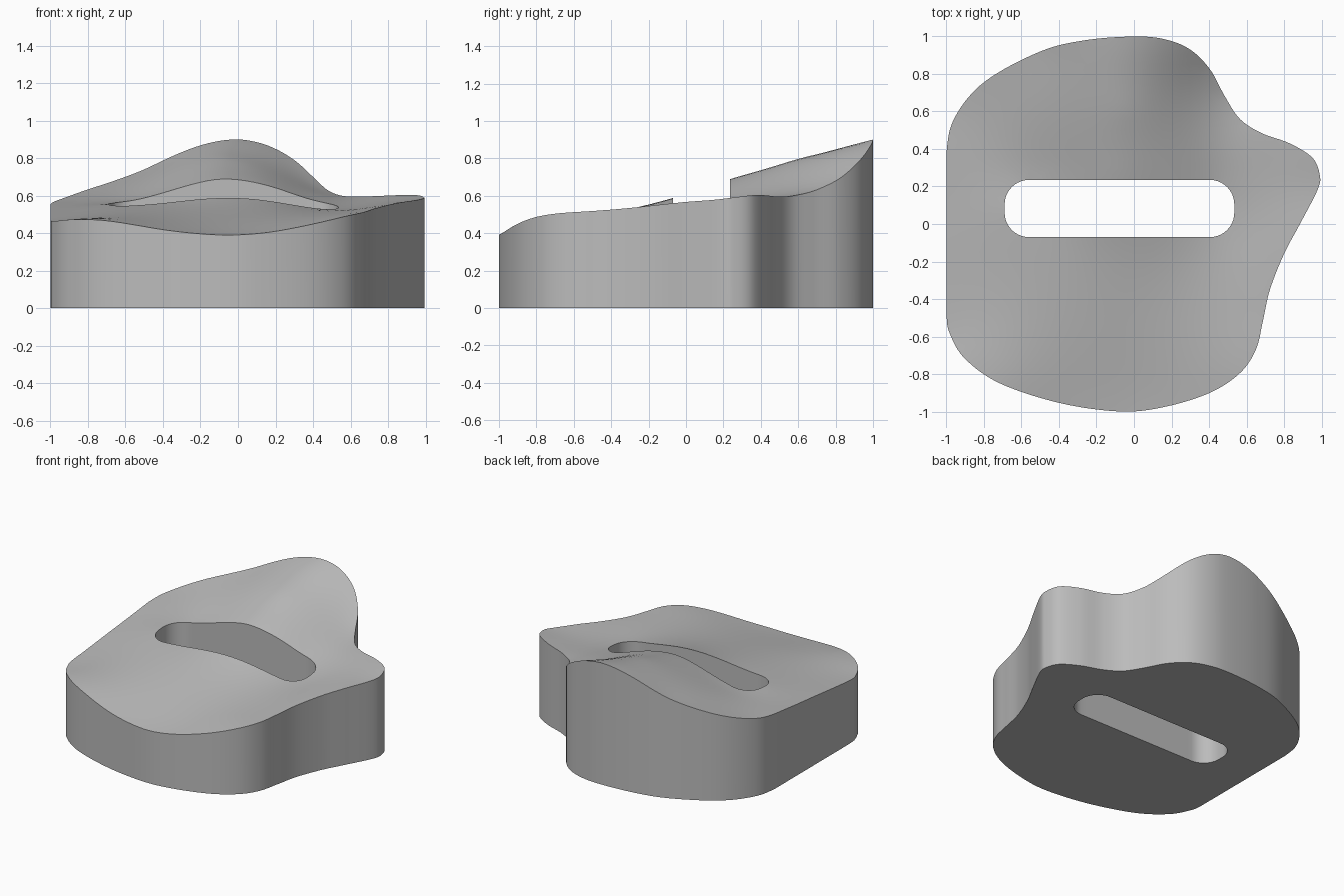
import bpy, bmesh, math
from mathutils import Vector
from mathutils.geometry import delaunay_2d_cdt

if "Cube" in bpy.data.objects:
    bpy.data.objects.remove(bpy.data.objects["Cube"])

# Upper rim of the block, clockwise from the left side (x, y, z)
RIM = [(-1, -.2, .495), (-1, .1, .525), (-1, .38, .555), (-.955, .57, .578), (-.795, .76, .635),
       (-.5, .92, .74), (-.26, .98, .848), (0, 1, .9), (.165, .985, .865), (.3, .93, .79),
       (.405, .825, .695), (.485, .68, .625), (.565, .56, .598), (.68, .485, .596),
       (.83, .43, .602), (.95, .355, .603), (.99, .265, .592), (.98, .185, .582),
       (.885, 0, .567), (.8, -.16, .55), (.725, -.35, .53), (.687, -.52, .517),
       (.65, -.67, .507), (.565, -.795, .488), (.405, -.9, .45), (.165, -.975, .405),
       (-.07, -1, .39), (-.395, -.955, .418), (-.715, -.85, .468), (-.9, -.72, .472),
       (-.98, -.59, .464), (-1, -.48, .468)]
# Heights along the slot edges and the ridge
INNER = [(-.69, .08, .555), (-.6, -.07, .545), (-.4, -.07, .56), (-.1, -.07, .587),
         (.1, -.07, .58), (.3, -.07, .55), (.5, -.05, .527), (.535, .08, .537),
         (.42, .235, .572), (.2, .235, .642), (-.1, .235, .688), (-.35, .235, .63),
         (-.56, .235, .575), (-.05, .6, .797)]


def kernel(dx, dy):
    r2 = dx * dx + dy * dy
    return r2 * math.log(r2) if r2 > 1e-12 else 0.0


def solve(rows):
    """Gaussian elimination on an augmented matrix."""
    n = len(rows)
    for c in range(n):
        p = max(range(c, n), key=lambda r: abs(rows[r][c]))
        rows[c], rows[p] = rows[p], rows[c]
        for r in range(c + 1, n):
            f = rows[r][c] / rows[c][c]
            if f:
                rows[r] = [a - f * b for a, b in zip(rows[r], rows[c])]
    out = [0.0] * n
    for r in reversed(range(n)):
        out[r] = (rows[r][n] - sum(rows[r][k] * out[k] for k in range(r + 1, n))) / rows[r][r]
    return out


# Smooth thin-plate top surface through the height samples
SAMPLES = RIM + INNER
matrix = [[kernel(x - a, y - b) for a, b, _ in SAMPLES] + [1, x, y, z] for x, y, z in SAMPLES]
for i in range(3):
    matrix.append([(1, s[0], s[1])[i] for s in SAMPLES] + [0, 0, 0, 0])
W = solve(matrix)


def height(x, y):
    return (sum(w * kernel(x - s[0], y - s[1]) for w, s in zip(W, SAMPLES))
            + W[-3] + W[-2] * x + W[-1] * y)


def smooth_loop(points, steps):
    """Closed Catmull-Rom curve in plan."""
    pts, out, n = [Vector(p[:2]) for p in points], [], len(points)
    for i in range(n):
        a, b, c, d = (pts[(i + k) % n] for k in (-1, 0, 1, 2))
        for s in range(steps):
            t = s / steps
            p = (2 * b + (c - a) * t + (2 * a - 5 * b + 4 * c - d) * t * t
                 + (3 * b - a - 3 * c + d) * t ** 3) / 2
            out.append(Vector((max(p.x, -1), p.y)))
    return out


def rounded_slot(x0, x1, y0, y1, r, steps):
    out = []
    corners = [(x1 - r, y1 - r), (x0 + r, y1 - r), (x0 + r, y0 + r), (x1 - r, y0 + r)]
    for q, (cx, cy) in enumerate(corners):
        for s in range(steps + 1):
            a = (q + s / steps) * math.pi / 2
            out.append(Vector((cx + r * math.cos(a), cy + r * math.sin(a))))
    # Subdivide the straight sides so they can follow the top surface
    dense = []
    for a, b in zip(out, out[1:] + out[:1]):
        k = max(1, int((b - a).length / .04))
        dense += [a.lerp(b, j / k) for j in range(k)]
    return dense


def inside(p, loop):
    hit = False
    for a, b in zip(loop, loop[1:] + loop[:1]):
        if (a.y > p.y) != (b.y > p.y) and p.x < (b.x - a.x) * (p.y - a.y) / (b.y - a.y) + a.x:
            hit = not hit
    return hit


def in_block(p):
    return inside(p, outline) and not inside(p, slot)


outline = smooth_loop(RIM, 8)
slot = rounded_slot(-.69, .535, -.07, .235, .13, 10)

# Plan layout: both loops plus a regular interior grid
n, m = len(outline), len(slot)
grid = [Vector((i * .05, j * .05)) for i in range(-20, 21) for j in range(-20, 21)]
loops = outline + slot
grid = [p for p in grid if in_block(p) and min((p - q).length for q in loops) > .02]
edges = [(i, (i + 1) % n) for i in range(n)] + [(n + i, n + (i + 1) % m) for i in range(m)]
verts, _, faces, *_ = delaunay_2d_cdt(loops + grid, edges, [], 0, 1e-5)

# Flat base, extruded and raised to the curved top
bm = bmesh.new()
bv = [bm.verts.new((v.x, v.y, 0)) for v in verts]
for f in faces:
    if in_block(sum((verts[i] for i in f), Vector((0, 0))) / len(f)):
        bm.faces.new([bv[i] for i in f])
bmesh.ops.delete(bm, geom=[v for v in bm.verts if not v.link_faces], context='VERTS')
top = bmesh.ops.extrude_face_region(bm, geom=bm.faces[:], use_keep_orig=True)['geom']
for v in top:
    if isinstance(v, bmesh.types.BMVert):
        v.co.z = height(v.co.x, v.co.y)
bmesh.ops.recalc_face_normals(bm, faces=bm.faces[:])
mesh = bpy.data.meshes.new("slotted_block")
bm.to_mesh(mesh)
bm.free()

block = bpy.data.objects.new("slotted_block", mesh)
bpy.context.collection.objects.link(block)
grey = bpy.data.materials.new("plain grey")
grey.diffuse_color = (.5, .5, .5, 1)
grey.use_nodes = True
grey.node_tree.nodes["Principled BSDF"].inputs["Base Color"].default_value = grey.diffuse_color
mesh.materials.append(grey)
bpy.context.view_layer.objects.active = block
block.select_set(True)
bpy.ops.object.shade_smooth_by_angle(angle=math.radians(35))
